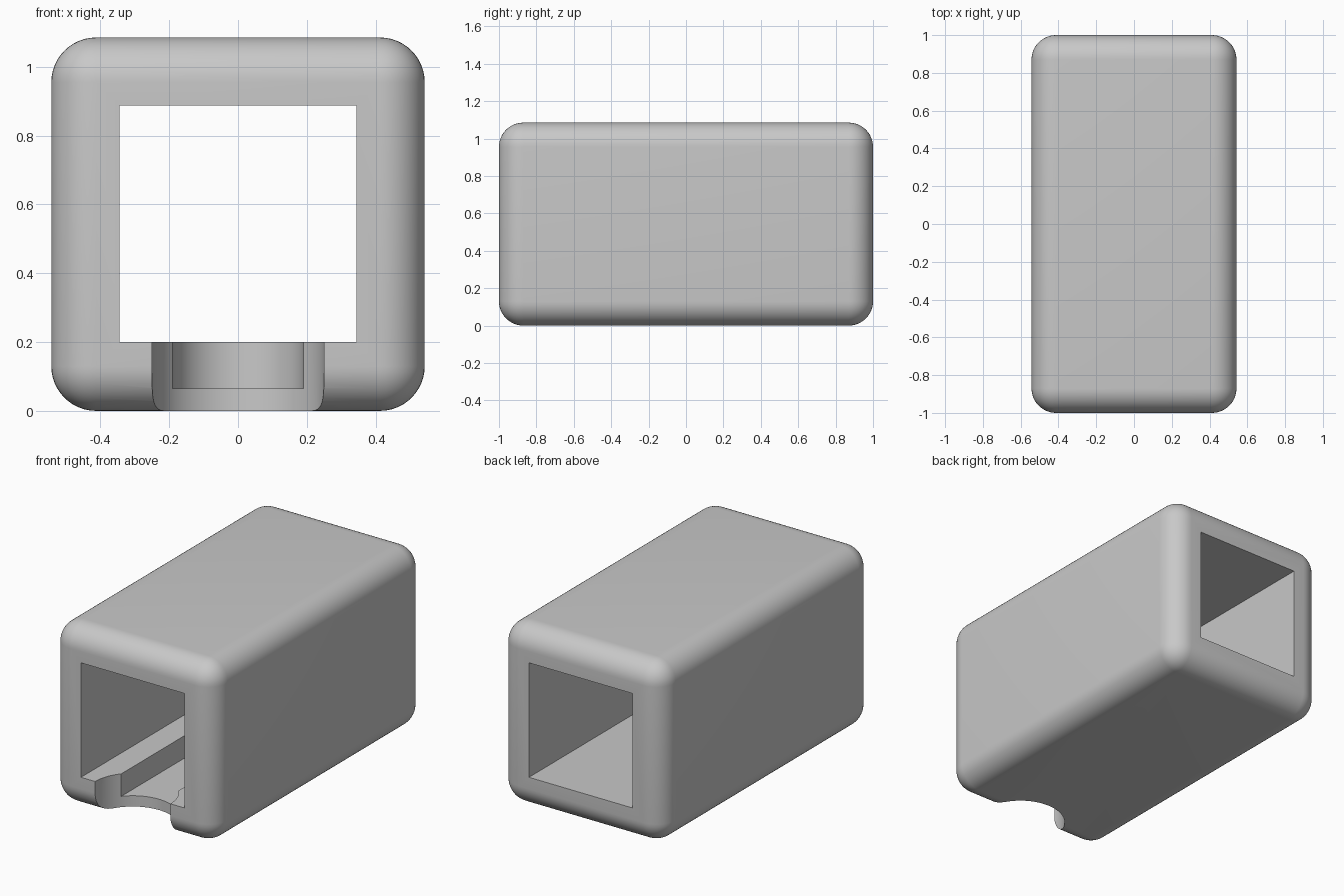
import bpy

WIDTH, LENGTH, HEIGHT = 1.085, 2.0, 1.085
EDGE_RADIUS = 0.13
FLOOR_Z, POCKET_Z = 0.2, 0.065
BORE = 0.688

cube = bpy.data.objects.get("Cube")
if cube:
    bpy.data.objects.remove(cube, do_unlink=True)

gray = bpy.data.materials.new("light_gray")
gray.use_nodes = True
color = (0.58, 0.58, 0.58, 1)
gray.diffuse_color = color
gray.node_tree.nodes["Principled BSDF"].inputs["Base Color"].default_value = color


def box(name, size, center):
    bpy.ops.mesh.primitive_cube_add(size=1, location=center)
    ob = bpy.context.object
    ob.name = name
    ob.scale = size
    bpy.ops.object.transform_apply(location=True, rotation=False, scale=True)
    ob.data.materials.append(gray)
    return ob


def cylinder(name, radius, y, z0, z1):
    bpy.ops.mesh.primitive_cylinder_add(vertices=96, radius=radius, depth=z1 - z0,
                                        location=(0, y, (z0 + z1) / 2))
    ob = bpy.context.object
    ob.name = name
    ob.data.materials.append(gray)
    return ob


def apply_modifiers(ob):
    bpy.ops.object.select_all(action='DESELECT')
    ob.select_set(True)
    bpy.context.view_layer.objects.active = ob
    for mod in list(ob.modifiers):
        bpy.ops.object.modifier_apply(modifier=mod.name)


def cut(ob, cutter):
    mod = ob.modifiers.new("cut", 'BOOLEAN')
    mod.operation = 'DIFFERENCE'
    mod.solver = 'EXACT'
    mod.object = cutter
    apply_modifiers(ob)
    bpy.data.objects.remove(cutter, do_unlink=True)


# Rounded outer block
sleeve = box("sleeve", (WIDTH, LENGTH, HEIGHT), (0, 0, HEIGHT / 2))
bevel = sleeve.modifiers.new("rounding", 'BEVEL')
bevel.width = EDGE_RADIUS
bevel.segments = 12
apply_modifiers(sleeve)

# Square bore running right through
cut(sleeve, box("bore_cutter", (BORE, LENGTH + 1, BORE), (0, 0, FLOOR_Z + BORE / 2)))

# Round thumb notch through the front of the floor
cut(sleeve, cylinder("notch_cutter", 0.25, -LENGTH / 2, -0.1, FLOOR_Z + 0.05))

# Round-ended groove in the floor, opening into the notch
GROOVE_RADIUS, GROOVE_END = 0.19, -0.05
top = FLOOR_Z + 0.05
start = -LENGTH / 2
cut(sleeve, box("groove_cutter", (2 * GROOVE_RADIUS, GROOVE_END - start, top - POCKET_Z),
                (0, (start + GROOVE_END) / 2, (top + POCKET_Z) / 2)))
cut(sleeve, cylinder("groove_end_cutter", GROOVE_RADIUS, GROOVE_END, POCKET_Z, top))

# Smooth rounded edges, keep cut edges crisp
apply_modifiers(sleeve)
bpy.ops.object.shade_smooth_by_angle(angle=0.5)
